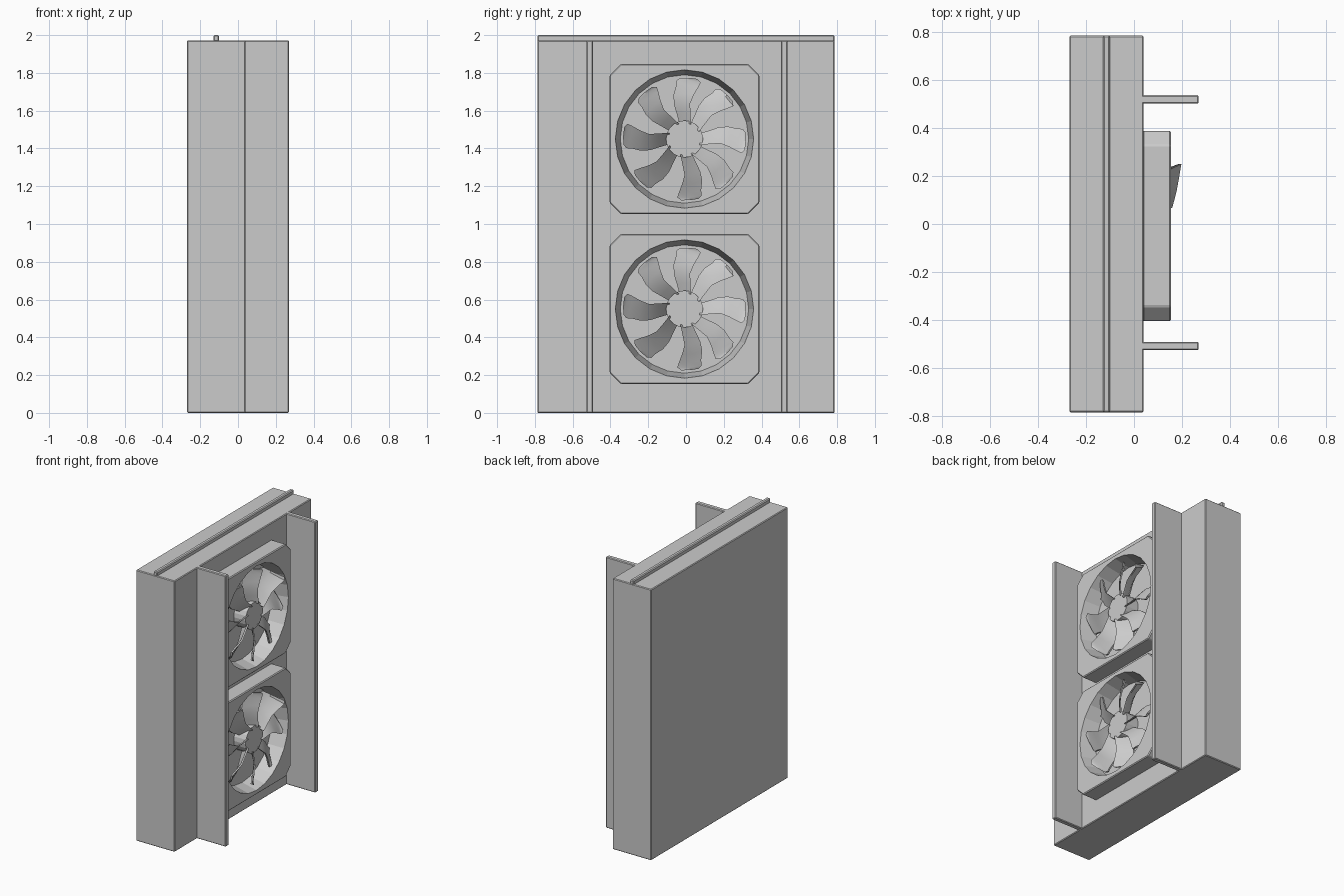
import bpy, bmesh
from math import sin, cos, pi, radians
from mathutils import Matrix, Vector

if "Cube" in bpy.data.objects:
    bpy.data.objects.remove(bpy.data.objects["Cube"])

FACE_X = 0.04          # front surface of the main panel
FAN_Y = -0.008


def finish(bm, name, bevel=0.0):
    bmesh.ops.recalc_face_normals(bm, faces=bm.faces)
    mesh = bpy.data.meshes.new(name)
    bm.to_mesh(mesh)
    bm.free()
    ob = bpy.data.objects.new(name, mesh)
    bpy.context.collection.objects.link(ob)
    if bevel:
        mod = ob.modifiers.new("edge_bevel", 'BEVEL')
        mod.width, mod.segments = bevel, 1
    return ob


def box(name, lo, hi, bevel=0.005):
    lo, hi = Vector(lo), Vector(hi)
    bm = bmesh.new()
    bmesh.ops.create_cube(bm, size=1, matrix=Matrix.Translation((lo + hi) / 2)
                          @ Matrix.Diagonal((*(hi - lo), 1)))
    return finish(bm, name, bevel)


def cone_x(name, x0, x1, r0, r1, z, sides):
    """Capped cone running along x, radius r0 at x0 and r1 at x1."""
    bm = bmesh.new()
    mat = Matrix.Translation(((x0 + x1) / 2, FAN_Y, z)) @ Matrix.Rotation(pi / 2, 4, 'Y')
    bmesh.ops.create_cone(bm, cap_ends=True, segments=sides, radius1=r0,
                          radius2=r1, depth=x1 - x0, matrix=mat)
    return finish(bm, name)


def fan_frame(name, z):
    # square housing with cut corners
    h, c = 0.397, 0.06
    k = h - c
    outline = [(k, h), (h, k), (h, -k), (k, -h), (-k, -h), (-h, -k), (-h, k), (-k, h)]
    bm = bmesh.new()
    face = bm.faces.new([bm.verts.new((FACE_X - 0.005, FAN_Y + y, z + q)) for y, q in outline])
    ext = bmesh.ops.extrude_face_region(bm, geom=[face])
    bmesh.ops.translate(bm, vec=(0.12, 0, 0),
                        verts=[v for v in ext['geom'] if isinstance(v, bmesh.types.BMVert)])
    if face.is_valid is False or len(bm.faces) < 10:
        bmesh.ops.holes_fill(bm, edges=bm.edges)
    ob = finish(bm, name, 0.006)
    # tapered round opening
    cutter = cone_x("opening_cutter", FACE_X - 0.03, 0.18, 0.333, 0.372, z, 24)
    cutter.hide_render = True
    mod = ob.modifiers.new("opening", 'BOOLEAN')
    mod.operation, mod.object, mod.solver = 'DIFFERENCE', cutter, 'EXACT'
    bpy.context.view_layer.objects.active = ob
    for m in list(ob.modifiers):
        bpy.ops.object.modifier_apply(modifier=m.name)
    bpy.data.objects.remove(cutter)


# blade stations: radius, centre sweep angle, half angular width (degrees)
STATIONS = [(0.085, -1, 21), (0.14, 4, 15), (0.19, 6, 13), (0.24, 3, 13),
            (0.285, -1, 12), (0.312, -2, 12), (0.325, -2, 8)]
BLADE_ANGLES = [88, 132, 179, 226, 277, 316, 0, 48]


def fan_blades(name, z):
    bm = bmesh.new()
    for ang in BLADE_ANGLES:
        lift = 0.05 if ang == 48 else 0.0     # one blade stands proud
        rows = []
        for i, (r, sweep, half) in enumerate(STATIONS):
            row = []
            for s in (-1, 0, 1):
                a = radians(ang + sweep + s * half)
                x = 0.105 - s * 0.035 + (lift * r / 0.3 if s == -1 else 0)
                row.append([bm.verts.new((x + dx, FAN_Y + r * cos(a), z + r * sin(a)))
                            for dx in (0.006, -0.006)])
            rows.append(row)
        for a, b in zip(rows, rows[1:]):
            for j in (0, 1):                  # front and back skins
                for side in (0, 1):
                    bm.faces.new([a[j][side], a[j + 1][side], b[j + 1][side], b[j][side]])
            for j in (0, 2):                  # long edges
                bm.faces.new([a[j][0], b[j][0], b[j][1], a[j][1]])
        for row in (rows[0], rows[-1]):       # root and tip
            for j in (0, 1):
                bm.faces.new([row[j][0], row[j + 1][0], row[j + 1][1], row[j][1]])
    ob = finish(bm, name)
    bpy.ops.object.select_all(action='DESELECT')
    ob.select_set(True)
    bpy.context.view_layer.objects.active = ob
    bpy.ops.object.shade_smooth_by_angle(angle=radians(35))


# main panel, top rail and side fins
box("main_panel", (-0.27, -0.787, 0), (FACE_X, 0.787, 1.972))
box("top_rail", (-0.13, -0.787, 1.965), (-0.1, 0.787, 2.0), 0.006)
for label, y0, y1 in (("left", -0.527, -0.492), ("right", 0.503, 0.538)):
    box(label + "_fin", (FACE_X - 0.01, y0, 0), (0.27, y1, 1.972))

# two stacked fans
for label, z in (("lower", 0.55), ("upper", 1.45)):
    fan_frame(label + "_fan_frame", z)
    cone_x(label + "_fan_hub", FACE_X - 0.005, 0.135, 0.098, 0.098, z, 20)
    fan_blades(label + "_fan_blades", z)
